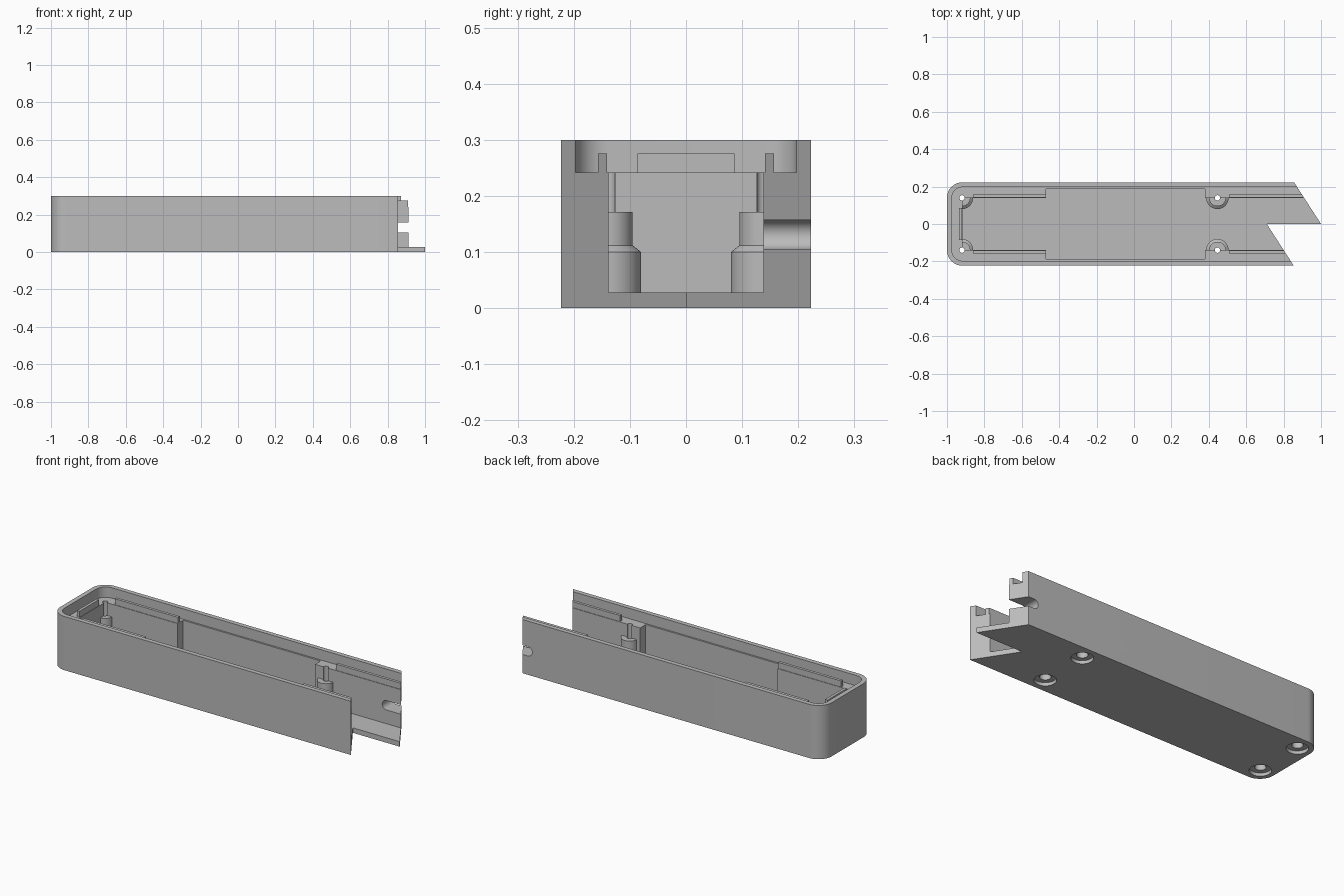
import bpy, bmesh, math

if "Cube" in bpy.data.objects:
    bpy.data.objects.remove(bpy.data.objects["Cube"], do_unlink=True)

grey = bpy.data.materials.new("mid_grey")
grey.use_nodes = True
grey.diffuse_color = (0.5, 0.5, 0.5, 1)
grey.node_tree.nodes["Principled BSDF"].inputs["Base Color"].default_value = (0.5, 0.5, 0.5, 1)


def prism(name, outline, z0, z1):
    """Solid made by extruding an xy outline."""
    bm = bmesh.new()
    face = bm.faces.new([bm.verts.new((x, y, z0)) for x, y in outline])
    top = bmesh.ops.extrude_face_region(bm, geom=[face])["geom"]
    bmesh.ops.translate(bm, vec=(0, 0, z1 - z0),
                        verts=[v for v in top if isinstance(v, bmesh.types.BMVert)])
    bmesh.ops.recalc_face_normals(bm, faces=bm.faces)
    mesh = bpy.data.meshes.new(name)
    bm.to_mesh(mesh)
    bm.free()
    obj = bpy.data.objects.new(name, mesh)
    bpy.context.collection.objects.link(obj)
    mesh.materials.append(grey)
    return obj


def rect(x0, x1, y0, y1):
    return [(x0, y0), (x1, y0), (x1, y1), (x0, y1)]


def circle(cx, cy, r, n=40):
    return [(cx + r * math.cos(math.tau * i / n), cy + r * math.sin(math.tau * i / n))
            for i in range(n)]


def round_end(x0, x1, half, r, n=12):
    """Rectangle whose two corners at x0 are rounded."""
    pts = [(x1, -half), (x1, half)]
    for cy, start in ((half - r, 0.5), (r - half, 1.0)):
        for i in range(n + 1):
            a = math.pi * (start + 0.5 * i / n)
            pts.append((x0 + r + r * math.cos(a), cy + r * math.sin(a)))
    return pts


def combine(tool, operation):
    mod = body.modifiers.new(tool.name, "BOOLEAN")
    mod.operation = operation
    mod.solver = "EXACT"
    mod.object = tool
    bpy.context.view_layer.objects.active = body
    bpy.ops.object.modifier_apply(modifier=mod.name)
    bpy.data.objects.remove(tool, do_unlink=True)


def cut(name, outline, z0, z1):
    combine(prism(name, outline, z0, z1), "DIFFERENCE")


def add(name, outline, z0, z1):
    combine(prism(name, outline, z0, z1), "UNION")


LEDGE, FLOOR, RIDGE = 0.242, 0.028, 0.276

# Outer shell with rim recess, main cavity and wider middle bay
body = prism("case_tray", round_end(-1, 1.1, 0.223, 0.083), 0, 0.3)
cut("rim_recess", round_end(-0.974, 1.2, 0.197, 0.057), LEDGE, 0.4)
cut("cavity", rect(-0.917, 1.2, -0.138, 0.138), FLOOR, 0.35)
cut("middle_bay", rect(-0.47, 0.38, -0.187, 0.187), FLOOR, 0.35)

# Locating ridges on the ledge
add("end_ridge", rect(-0.936, -0.92, -0.086, 0.086), LEDGE - 0.01, RIDGE)
for s in (-1, 1):
    y0, y1 = sorted((0.141 * s, 0.157 * s))
    add("rear_ridge", rect(-0.86, -0.47, y0, y1), LEDGE - 0.01, RIDGE)
    add("front_ridge", rect(0.507, 1.15, y0, y1), LEDGE - 0.01, RIDGE)

# Stepped screw bosses with through holes and recessed seats underneath
for x in (-0.92, 0.446):
    for y in (-0.14, 0.14):
        add("boss_base", circle(x, y, 0.06), 0.01, 0.1)
        shoulder = prism("boss_shoulder", circle(x, y, 0.06), 0.09, 0.112)
        for v in shoulder.data.vertices:
            if v.co.z > 0.1:
                v.co.x = x + (v.co.x - x) * 0.75
                v.co.y = y + (v.co.y - y) * 0.75
            else:
                v.co.z = 0.1
        combine(shoulder, "UNION")
        add("boss_top", circle(x, y, 0.045), 0.05, 0.171)
        cut("screw_hole", circle(x, y, 0.014, 24), -0.1, 0.4)
        cut("screw_seat", circle(x, y, 0.055), -0.1, 0.018)
        cut("screw_shaft", circle(x, y, 0.028, 32), -0.1, 0.14)

# Slanted, stepped open end
cut("end_cut", [(0.806, 0.3), (1, 0), (0.71, 0), (0.904, -0.3), (1.3, -0.3), (1.3, 0.3)],
    -0.1, 0.5)

# Round-ended cable slot through the back wall
slot = prism("cable_slot", round_end(0.795, 1.2, 0.026, 0.0259), 0, 0.3)
for v in slot.data.vertices:
    v.co = (v.co.x, 0.4 - v.co.z, 0.131 + v.co.y)
combine(slot, "DIFFERENCE")

bpy.ops.object.select_all(action="DESELECT")
body.select_set(True)
bpy.context.view_layer.objects.active = body
bpy.ops.object.shade_smooth_by_angle(angle=math.radians(30))
